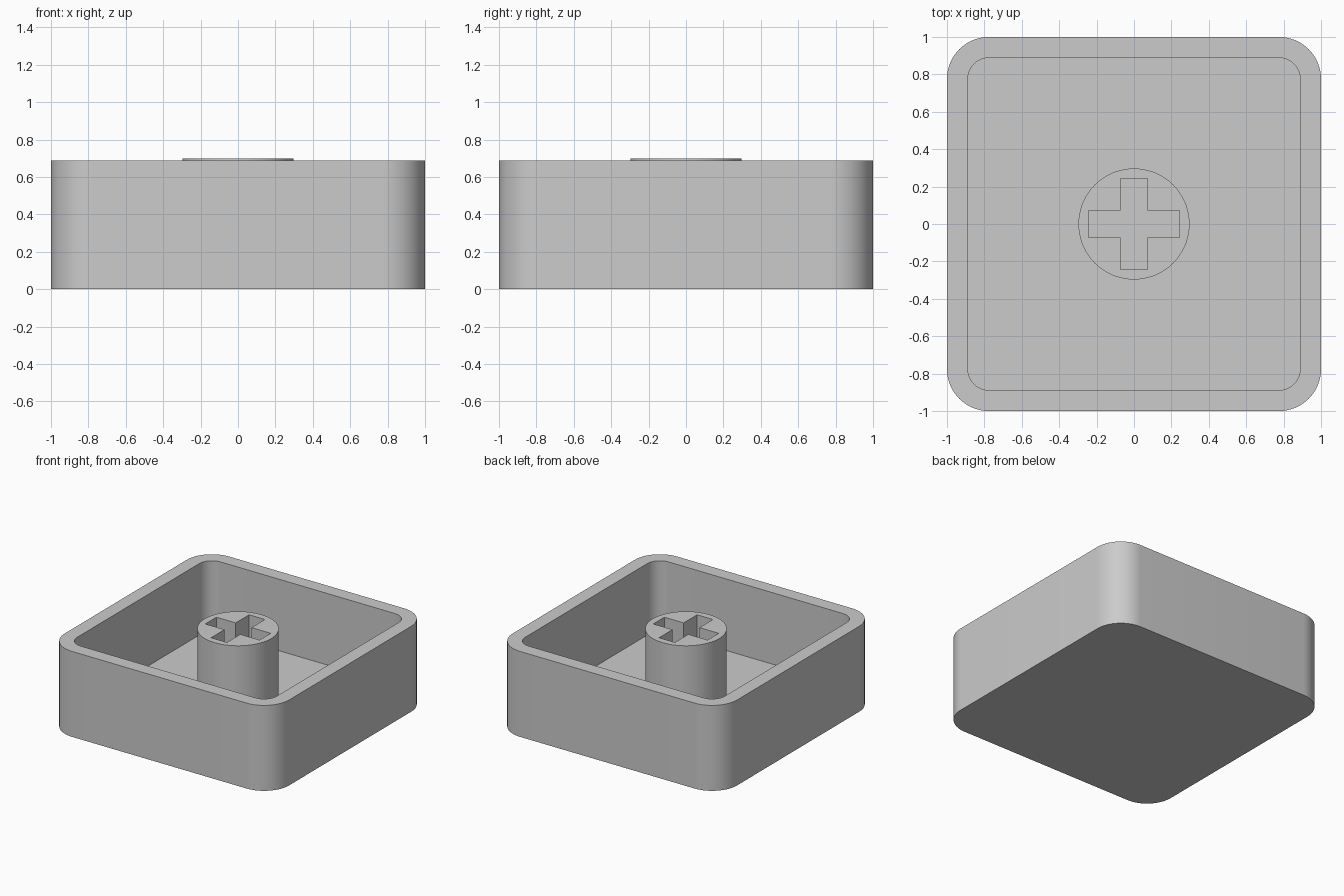
import bpy, bmesh
from math import cos, sin, pi

HEIGHT, WALL, STEM_TOP, STEM_RADIUS = 0.688, 0.112, 0.698, 0.297
ARM, HALF = 0.242, 0.071          # cross socket: arm length and half width
SEGS = 16                         # segments per rounded corner

if "Cube" in bpy.data.objects:
    bpy.data.objects.remove(bpy.data.objects["Cube"])

grey = bpy.data.materials.new("plain grey")
grey.use_nodes = True
colour = (0.6, 0.6, 0.6, 1)
grey.diffuse_color = colour
grey.node_tree.nodes["Principled BSDF"].inputs["Base Color"].default_value = colour


def rounded_square(half, radius):
    """Counter-clockwise outline of a square with rounded corners."""
    points = []
    for quarter in range(4):
        mid = pi / 4 + quarter * pi / 2
        cx = (half - radius) * (1 if cos(mid) > 0 else -1)
        cy = (half - radius) * (1 if sin(mid) > 0 else -1)
        for i in range(SEGS + 1):
            a = (quarter + i / SEGS) * pi / 2
            points.append((cx + radius * cos(a), cy + radius * sin(a)))
    return points


def loop(bm, points, z):
    return [bm.verts.new((x, y, z)) for x, y in points]


def finish(bm, name):
    bmesh.ops.recalc_face_normals(bm, faces=bm.faces[:])
    mesh = bpy.data.meshes.new(name)
    bm.to_mesh(mesh)
    bm.free()
    obj = bpy.data.objects.new(name, mesh)
    bpy.context.collection.objects.link(obj)
    mesh.materials.append(grey)
    bpy.ops.object.select_all(action='DESELECT')
    obj.select_set(True)
    bpy.context.view_layer.objects.active = obj
    bpy.ops.object.shade_smooth_by_angle(angle=pi / 6)


# Open tray: outer wall, rim, inner wall and floor as one closed shell
bm = bmesh.new()
outer = rounded_square(1, 2 * WALL)
inner = rounded_square(1 - WALL, WALL)
rings = [loop(bm, outer, 0), loop(bm, outer, HEIGHT),
         loop(bm, inner, HEIGHT), loop(bm, inner, WALL)]
for low, high in zip(rings, rings[1:]):
    for i in range(len(low)):
        bm.faces.new((low[i - 1], low[i], high[i], high[i - 1]))
bm.faces.new(rings[0])
bm.faces.new(rings[-1])
finish(bm, "tray_shell")

# Round stem with a cross-shaped socket running down to the floor
bm = bmesh.new()
circle = [(STEM_RADIUS * cos(i * pi / 36), STEM_RADIUS * sin(i * pi / 36))
          for i in range(72)]
cross = []
for c, s in ((1, 0), (0, 1), (-1, 0), (0, -1)):
    for x, y in ((ARM, -HALF), (ARM, HALF), (HALF, HALF)):
        cross.append((x * c - y * s, x * s + y * c))
base = WALL - 0.02
for points in (circle, cross):
    verts = loop(bm, points, base)
    for i in range(len(verts)):
        bm.edges.new((verts[i - 1], verts[i]))
bmesh.ops.triangle_fill(bm, edges=bm.edges[:], use_beauty=True)
result = bmesh.ops.extrude_face_region(bm, geom=bm.faces[:], use_keep_orig=True)
top = [g for g in result["geom"] if isinstance(g, bmesh.types.BMVert)]
bmesh.ops.translate(bm, verts=top, vec=(0, 0, STEM_TOP - base))
finish(bm, "cross_socket_stem")
